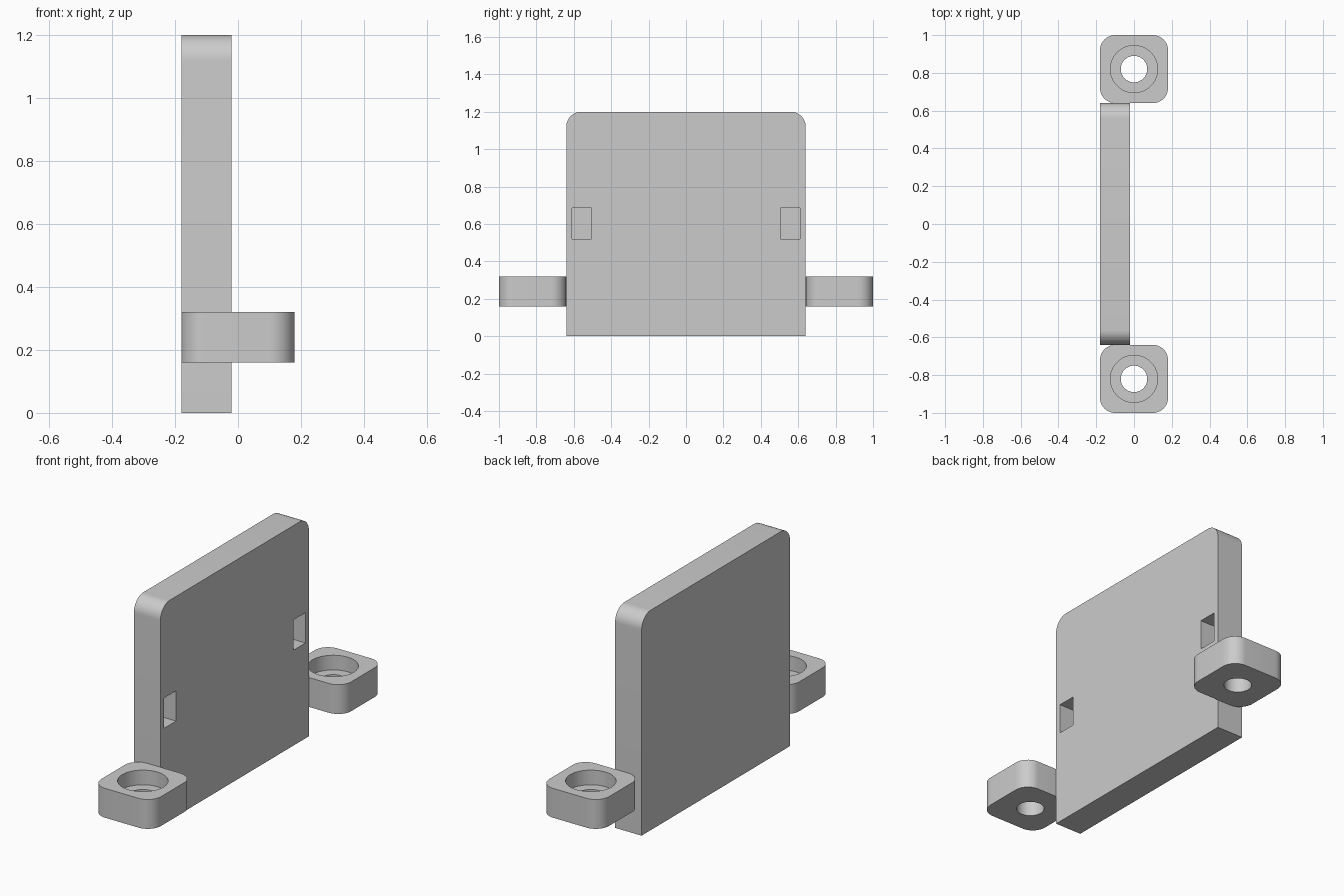
import bpy, bmesh
from math import cos, sin, pi, radians

cube = bpy.data.objects.get("Cube")
if cube:
    bpy.data.objects.remove(cube, do_unlink=True)

GREY = (0.6, 0.6, 0.6, 1)
mat = bpy.data.materials.new("light grey")
mat.use_nodes = True
mat.diffuse_color = GREY
mat.node_tree.nodes["Principled BSDF"].inputs["Base Color"].default_value = GREY

STEPS = 12                 # points per quarter turn
PLATE_BACK, PLATE_FRONT = -0.18, -0.02
HALF_WIDTH, HEIGHT, ROUND = 0.64, 1.2, 0.08


def activate(obj):
    bpy.ops.object.select_all(action='DESELECT')
    obj.select_set(True)
    bpy.context.view_layer.objects.active = obj


def make_object(name, bm):
    bmesh.ops.recalc_face_normals(bm, faces=bm.faces)
    mesh = bpy.data.meshes.new(name)
    bm.to_mesh(mesh)
    bm.free()
    mesh.materials.append(mat)
    obj = bpy.data.objects.new(name, mesh)
    bpy.context.collection.objects.link(obj)
    return obj


def smooth(obj):
    activate(obj)
    bpy.ops.object.shade_smooth_by_angle(angle=radians(30))


def box(name, lo, hi):
    bm = bmesh.new()
    bmesh.ops.create_cube(bm, size=1)
    for v in bm.verts:
        v.co = [(a + b) / 2 + c * (b - a) for a, b, c in zip(lo, hi, v.co)]
    return make_object(name, bm)


# Upright plate: side profile with rounded top corners, extruded in x
def build_plate():
    profile = [(-HALF_WIDTH, 0), (HALF_WIDTH, 0)]
    for side, start in ((1, 0), (-1, pi / 2)):
        for i in range(STEPS + 1):
            a = start + i * pi / 2 / STEPS
            profile.append((side * (HALF_WIDTH - ROUND) + ROUND * cos(a),
                            HEIGHT - ROUND + ROUND * sin(a)))
    bm = bmesh.new()
    face = bm.faces.new([bm.verts.new((PLATE_BACK, y, z)) for y, z in profile])
    ext = bmesh.ops.extrude_face_region(bm, geom=[face])
    moved = [g for g in ext["geom"] if isinstance(g, bmesh.types.BMVert)]
    bmesh.ops.translate(bm, verts=moved, vec=(PLATE_FRONT - PLATE_BACK, 0, 0))
    return make_object("upright_plate", bm)


# Mounting ear: closed skin of rings around a counterbored hole
def rounded_square(half, r):
    return [(sx * (half - r) + r * cos(k * pi / 2 + i * pi / 2 / STEPS),
             sy * (half - r) + r * sin(k * pi / 2 + i * pi / 2 / STEPS))
            for k, (sx, sy) in enumerate(((1, 1), (-1, 1), (-1, -1), (1, -1)))
            for i in range(STEPS + 1)]


def circle(r):
    n = 4 * (STEPS + 1)
    return [(r * cos(2 * pi * (i + 0.5) / n), r * sin(2 * pi * (i + 0.5) / n))
            for i in range(n)]


def build_ear(name, y):
    bottom, floor, top = 0.16, 0.24, 0.32
    outer, bore, hole = rounded_square(0.18, 0.08), circle(0.125), circle(0.07)
    layers = ((outer, bottom), (outer, top), (bore, top),
              (bore, floor), (hole, floor), (hole, bottom))
    bm = bmesh.new()
    rings = [[bm.verts.new((px, y + py, z)) for px, py in pts] for pts, z in layers]
    for a, b in zip(rings, rings[1:] + rings[:1]):
        for i in range(len(a)):
            j = (i + 1) % len(a)
            bm.faces.new((a[i], a[j], b[j], b[i]))
    smooth(make_object(name, bm))


plate = build_plate()

# Two blind rectangular pockets in the plate
for side in (-1, 1):
    y0, y1 = sorted((side * 0.505, side * 0.61))
    cutter = box("pocket_cutter", (PLATE_FRONT - 0.11, y0, 0.52), (0.1, y1, 0.685))
    cutter.hide_render = True
    cut = plate.modifiers.new("pocket", 'BOOLEAN')
    cut.operation, cut.solver, cut.object = 'DIFFERENCE', 'EXACT', cutter
    activate(plate)
    bpy.ops.object.modifier_apply(modifier=cut.name)
    bpy.data.objects.remove(cutter, do_unlink=True)
smooth(plate)

build_ear("front_mounting_ear", -0.82)
build_ear("back_mounting_ear", 0.82)
